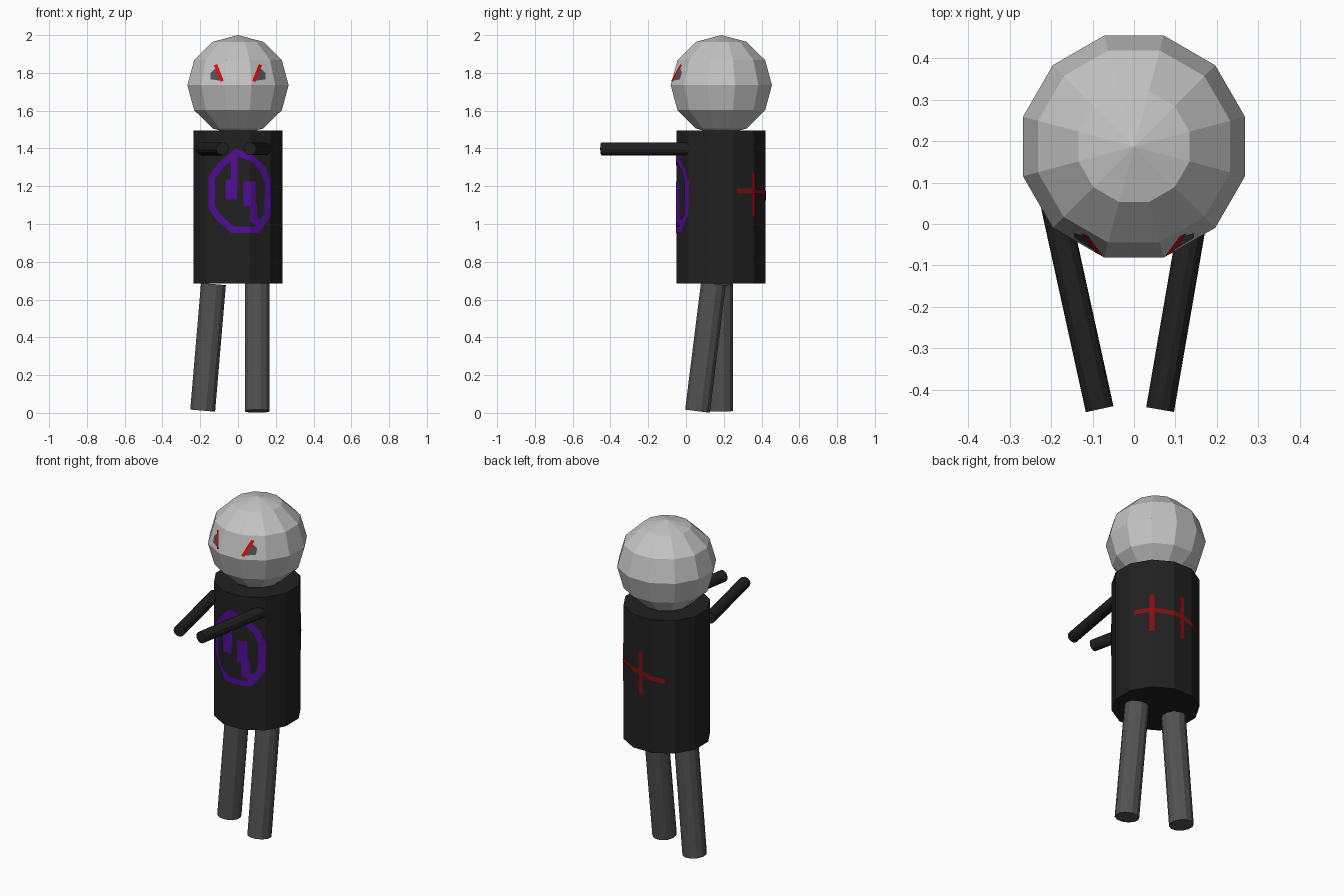
import bpy, bmesh, math
from mathutils import Vector, Matrix
from mathutils.bvhtree import BVHTree

if "Cube" in bpy.data.objects:
    bpy.data.objects.remove(bpy.data.objects["Cube"])


def material(name, r, g, b):
    m = bpy.data.materials.new(name)
    m.diffuse_color = (r, g, b, 1)
    m.use_nodes = True
    m.node_tree.nodes["Principled BSDF"].inputs["Base Color"].default_value = m.diffuse_color
    return m


LIGHT = material("light_grey", 0.55, 0.55, 0.55)
BLACK = material("soft_black", 0.015, 0.015, 0.015)
GREY = material("dark_grey", 0.085, 0.085, 0.085)
PURPLE = material("purple", 0.085, 0.004, 0.31)
EYE_RED = material("bright_red", 0.78, 0.004, 0.004)
DARK_RED = material("dark_red", 0.24, 0.004, 0.006)
SPIN = Matrix.Rotation(math.radians(15), 4, 'Z')   # flat facet to the front
APOTHEM = math.cos(math.radians(15))


def finish(name, bm, mat):
    me = bpy.data.meshes.new(name)
    bm.to_mesh(me)
    me.materials.append(mat)
    ob = bpy.data.objects.new(name, me)
    bpy.context.collection.objects.link(ob)
    tree = BVHTree.FromBMesh(bm)
    bm.free()
    return tree


def rod(name, a, b, half_width, mat):
    """Twelve-sided cylinder from a to b."""
    a, b = Vector(a), Vector(b)
    axis = b - a
    turn = Vector((0, 0, 1)).rotation_difference(axis).to_matrix().to_4x4()
    bm = bmesh.new()
    r = half_width / APOTHEM
    bmesh.ops.create_cone(bm, cap_ends=True, segments=12, radius1=r, radius2=r,
                          depth=axis.length,
                          matrix=Matrix.Translation((a + b) / 2) @ turn @ SPIN)
    return finish(name, bm, mat)


def stroke(points, width):
    """Quads in (x, z) following a polyline."""
    quads = []
    for p, q in zip(points, points[1:]):
        p, q = Vector(p), Vector(q)
        d = (q - p).normalized() * width / 2
        n = Vector((-d.y, d.x))
        p, q = p - d * 0.5, q + d * 0.5
        quads.append((p - n, q - n, q + n, p + n))
    return quads


def paint(name, tree, quads, mat, side=-1, lift=0.004):
    """Thin plates projected onto a surface from the front (-1) or back (1)."""
    bm = bmesh.new()
    for quad in quads:
        a, b, c, d = [Vector(v) for v in quad]
        nu = max(1, math.ceil((b - a).length / 0.012))
        nv = max(1, math.ceil((d - a).length / 0.012))
        grid = {}
        for i in range(nu + 1):
            for j in range(nv + 1):
                p = a.lerp(b, i / nu).lerp(d.lerp(c, i / nu), j / nv)
                hit, normal, _, _ = tree.ray_cast(Vector((p.x, 2 * side, p.y)),
                                                  Vector((0, -side, 0)))
                if hit:
                    grid[i, j] = bm.verts.new(hit + normal * lift)
        for i in range(nu):
            for j in range(nv):
                keys = [(i, j), (i + 1, j), (i + 1, j + 1), (i, j + 1)]
                if all(k in grid for k in keys):
                    f = bm.faces.new([grid[k] for k in keys])
                    f.normal_update()
                    if f.normal.y * side < 0:
                        f.normal_flip()
    finish(name, bm, mat)


# head
bm = bmesh.new()
r = 0.268 / APOTHEM
bmesh.ops.create_uvsphere(bm, u_segments=12, v_segments=6, radius=1,
                          matrix=Matrix.Translation((0, 0.187, 1.735))
                          @ Matrix.Diagonal((r, r, 0.265, 1)) @ SPIN)
head = finish("head", bm, LIGHT)

# torso, arms held forward, legs in a slight stride
torso = rod("torso", (0, 0.185, 0.685), (0, 0.185, 1.495), 0.235, BLACK)
rod("left_arm", (-0.191, 0.045, 1.398), (-0.083, -0.447, 1.398), 0.033, BLACK)
rod("right_arm", (0.147, 0.04, 1.398), (0.063, -0.448, 1.398), 0.033, BLACK)
rod("left_leg", (-0.187, 0.184, 0.012), (-0.130, 0.184, 0.682), 0.066, GREY)
rod("right_leg", (0.102, 0.061, 0.009), (0.102, 0.145, 0.684), 0.066, GREY)

# slanted eyes: grey patch with a red inner edge
for s, label in ((-1, "left"), (1, "right")):
    patch = [(s * x, z) for x, z in ((0.143, 1.765), (0.085, 1.757),
                                     (0.118, 1.822), (0.143, 1.80))]
    edge = [(s * 0.115, 1.838), (s * 0.083, 1.758)]
    paint(label + "_eye", head, [patch], GREY, lift=0.003)
    paint(label + "_eye_edge", head, stroke(edge, 0.018), EYE_RED, lift=0.005)

# chest ornament: ring with two hanging bars
ring = [(-0.01, 1.38), (-0.08, 1.32), (-0.137, 1.25), (-0.137, 1.09),
        (-0.10, 1.035), (-0.03, 0.97), (0.10, 0.97), (0.155, 1.05),
        (0.158, 1.22), (0.13, 1.29), (0.07, 1.35), (-0.01, 1.38)]
marks = stroke(ring, 0.034)
marks += stroke([(-0.02, 1.37), (-0.02, 1.2)], 0.035)
marks += stroke([(-0.035, 1.22), (-0.035, 1.145)], 0.06)
marks += stroke([(0.06, 1.21), (0.06, 1.11)], 0.06)
marks += stroke([(0.08, 1.10), (0.08, 1.02), (0.13, 1.0)], 0.035)
paint("chest_ornament", torso, marks, PURPLE)

# back scar with two cross stitches
scar = stroke([(0.217, 1.175), (0.165, 1.175), (0.008, 1.16),
               (-0.06, 1.14), (-0.12, 1.125)], 0.026)
scar += stroke([(0.168, 1.045), (0.168, 1.265)], 0.02)
scar += stroke([(0.008, 1.03), (0.008, 1.28)], 0.026)
paint("back_scar", torso, scar, DARK_RED, side=1)
